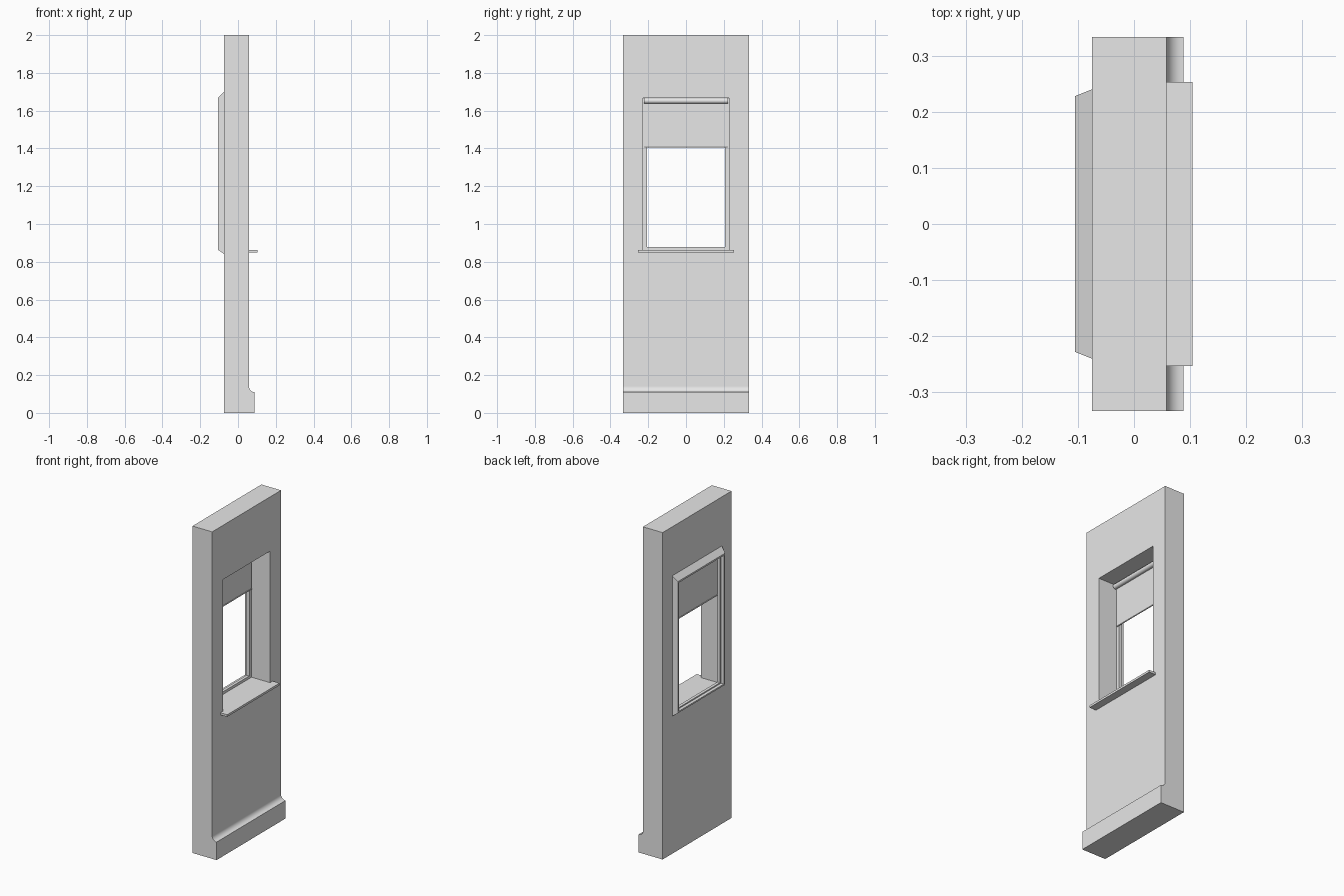
import bpy, bmesh, math
from mathutils import Vector

cube = bpy.data.objects.get("Cube")
if cube:
    bpy.data.objects.remove(cube)

grey = bpy.data.materials.new("light grey")
grey.use_nodes = True
grey.diffuse_color = (0.8, 0.8, 0.8, 1)
grey.node_tree.nodes["Principled BSDF"].inputs["Base Color"].default_value = (0.8, 0.8, 0.8, 1)

WALL_IN, WALL_OUT = 0.058, -0.075
HALF = 0.333
OPEN_HALF, OPEN_LOW, OPEN_TOP = 0.228, 0.85, 1.668
SILL_TOP = 0.863


def finish(name, bm):
    bmesh.ops.recalc_face_normals(bm, faces=bm.faces)
    mesh = bpy.data.meshes.new(name)
    bm.to_mesh(mesh)
    bm.free()
    mesh.materials.append(grey)
    obj = bpy.data.objects.new(name, mesh)
    bpy.context.collection.objects.link(obj)
    return obj


def smooth(obj):
    bpy.ops.object.select_all(action='DESELECT')
    obj.select_set(True)
    bpy.context.view_layer.objects.active = obj
    bpy.ops.object.shade_smooth_by_angle(angle=math.radians(30))


def rect_frame(name, rings):
    """Closed frame lofted through rectangles (x, half width, bottom, top)."""
    bm = bmesh.new()
    loops = [[bm.verts.new((x, y, z)) for y, z in ((-w, b), (w, b), (w, t), (-w, t))]
             for x, w, b, t in rings]
    for i, loop in enumerate(loops):
        nxt = loops[(i + 1) % len(loops)]
        for k in range(4):
            j = (k + 1) % 4
            bm.faces.new((loop[k], loop[j], nxt[j], nxt[k]))
    return finish(name, bm)


def prism(name, points, offset):
    """Extrude a flat outline of 3D points along an offset."""
    bm = bmesh.new()
    face = bm.faces.new([bm.verts.new(p) for p in points])
    out = bmesh.ops.extrude_face_region(bm, geom=[face])
    verts = [v for v in out["geom"] if isinstance(v, bmesh.types.BMVert)]
    bmesh.ops.translate(bm, verts=verts, vec=Vector(offset))
    return finish(name, bm)


def profile_along_y(name, xz, half):
    return prism(name, [(x, -half, z) for x, z in xz], (0, 2 * half, 0))


# Wall panel with the window opening
opening = (OPEN_HALF, OPEN_LOW, OPEN_TOP)
rect_frame("wall", [(WALL_IN, HALF, 0, 2), (WALL_OUT, HALF, 0, 2),
                    (WALL_OUT, *opening), (WALL_IN, *opening)])

# Bevelled outer trim with a stepped window frame inside it
rect_frame("window_frame", [
    (WALL_OUT, 0.24, 0.842, 1.70), (-0.105, OPEN_HALF, SILL_TOP, OPEN_TOP),
    (-0.105, 0.216, 0.872, 1.658), (-0.086, 0.216, 0.872, 1.658),
    (-0.086, 0.206, 0.879, 1.65), (-0.068, 0.206, 0.879, 1.65),
    (-0.068, OPEN_HALF, SILL_TOP, OPEN_TOP), (WALL_OUT, OPEN_HALF, SILL_TOP, OPEN_TOP)])

# Sill board filling the reveal, with a wider nose
sill = [(WALL_OUT, -OPEN_HALF), (WALL_IN, -OPEN_HALF), (WALL_IN, -0.253), (0.104, -0.253)]
sill += [(x, -y) for x, y in reversed(sill)]
prism("sill", [(x, y, OPEN_LOW) for x, y in sill], (0, 0, SILL_TOP - OPEN_LOW))

# Skirting with a concave top
cove = [(0.088 - 0.03 * math.sin(a), 0.14 - 0.03 * math.cos(a))
        for a in (math.pi / 2 * i / 8 for i in range(9))]
smooth(profile_along_y("skirting", [(WALL_IN, 0), (0.088, 0)] + cove, HALF))

# Roller blind: tube, cloth and bottom bar
def tube(x, z, r, n):
    return [(x + r * math.cos(2 * math.pi * i / n), z + r * math.sin(2 * math.pi * i / n))
            for i in range(n)]


smooth(profile_along_y("blind_roller", tube(-0.052, 1.652, 0.015, 20), 0.222))
profile_along_y("blind_cloth", [(-0.065, 1.406), (-0.062, 1.406), (-0.062, 1.655), (-0.065, 1.655)], 0.22)
smooth(profile_along_y("blind_bar", tube(-0.0635, 1.408, 0.004, 10), 0.22))
